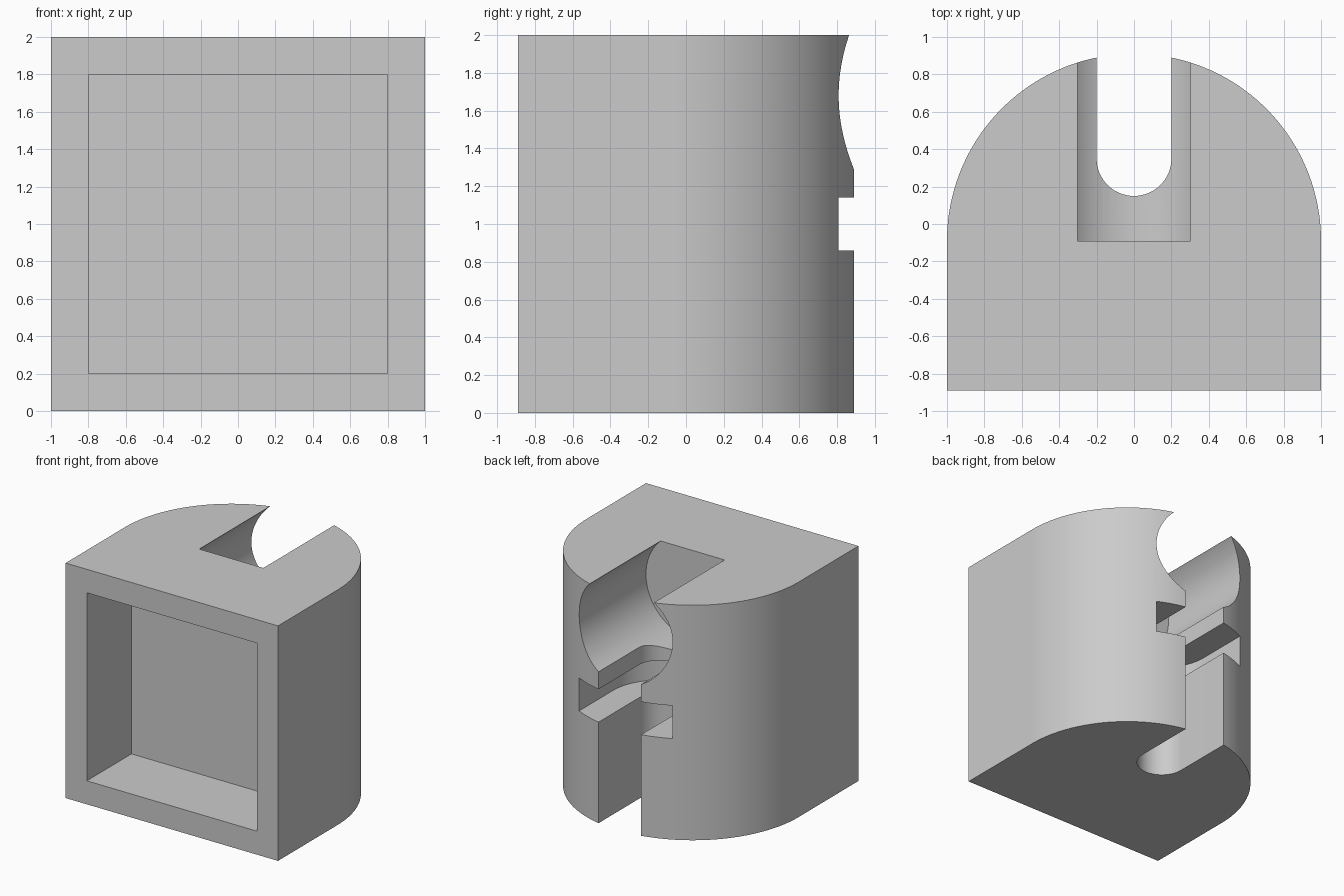
import bpy
import bmesh
from math import pi, cos, sin, radians
from mathutils import Matrix, Vector

if "Cube" in bpy.data.objects:
    bpy.data.objects.remove(bpy.data.objects["Cube"])

grey = bpy.data.materials.new("plain grey")
grey.use_nodes = True
colour = (0.6, 0.6, 0.6, 1)
grey.diffuse_color = colour
grey.node_tree.nodes["Principled BSDF"].inputs["Base Color"].default_value = colour

AXIS_Y = -0.09   # centre of the rounded back
FRONT = -0.89
SLOT_Y = 0.35    # centre of the rounded slot ends
HOLE_R = 0.44


def arc(cx, cy, r, start, end, steps):
    angles = [start + (end - start) * i / steps for i in range(steps + 1)]
    return [(cx + r * cos(a), cy + r * sin(a)) for a in angles]


def prism(name, outline, low, high, matrix=Matrix()):
    """Extrude a closed outline along its local z axis, then turn it."""
    bm = bmesh.new()
    face = bm.faces.new([bm.verts.new((x, y, low)) for x, y in outline])
    top = bmesh.ops.extrude_face_region(bm, geom=[face])["geom"]
    bmesh.ops.translate(bm, vec=Vector((0, 0, high - low)),
                        verts=[v for v in top if isinstance(v, bmesh.types.BMVert)])
    bm.normal_update()
    bmesh.ops.recalc_face_normals(bm, faces=bm.faces)
    bm.transform(matrix)
    bm.normal_update()
    mesh = bpy.data.meshes.new(name)
    bm.to_mesh(mesh)
    bm.free()
    mesh.materials.append(grey)
    obj = bpy.data.objects.new(name, mesh)
    bpy.context.collection.objects.link(obj)
    return obj


def slot(name, r, low, high):
    """Slot with a round inner end, open towards the back."""
    outline = arc(0, SLOT_Y, r, pi, 2 * pi, 32) + [(r, 1.5), (-r, 1.5)]
    return prism(name, outline, low, high)


# Block with flat front and half-round back
body = prism("bracket_body",
             [(-1, FRONT), (1, FRONT)] + arc(0, AXIS_Y, 1, 0, pi, 96), 0, 2)

# Local z axis turned to run from back to front
to_front = Matrix.Rotation(radians(90), 4, "X")

cutters = [
    # Narrow upright channel, wide cross slot, bore and front pocket
    slot("channel_cutter", 0.2, -0.2, 1.6),
    slot("cross_slot_cutter", HOLE_R, 0.86, 1.14),
    prism("bore_cutter", arc(0, 1.68, HOLE_R, 0, 2 * pi, 64)[:-1],
          -1.5, -AXIS_Y, to_front),
    prism("pocket_cutter", [(-0.8, 0.2), (0.8, 0.2), (0.8, 1.8), (-0.8, 1.8)],
          0.29, 1.2, to_front),
]

bpy.ops.object.select_all(action="DESELECT")
body.select_set(True)
bpy.context.view_layer.objects.active = body
for cutter in cutters:
    cutter.hide_render = True
    cut = body.modifiers.new(cutter.name, "BOOLEAN")
    cut.operation = "DIFFERENCE"
    cut.solver = "EXACT"
    cut.object = cutter
    bpy.ops.object.modifier_apply(modifier=cut.name)
    bpy.data.objects.remove(cutter)

bpy.ops.object.shade_smooth_by_angle(angle=radians(30))
